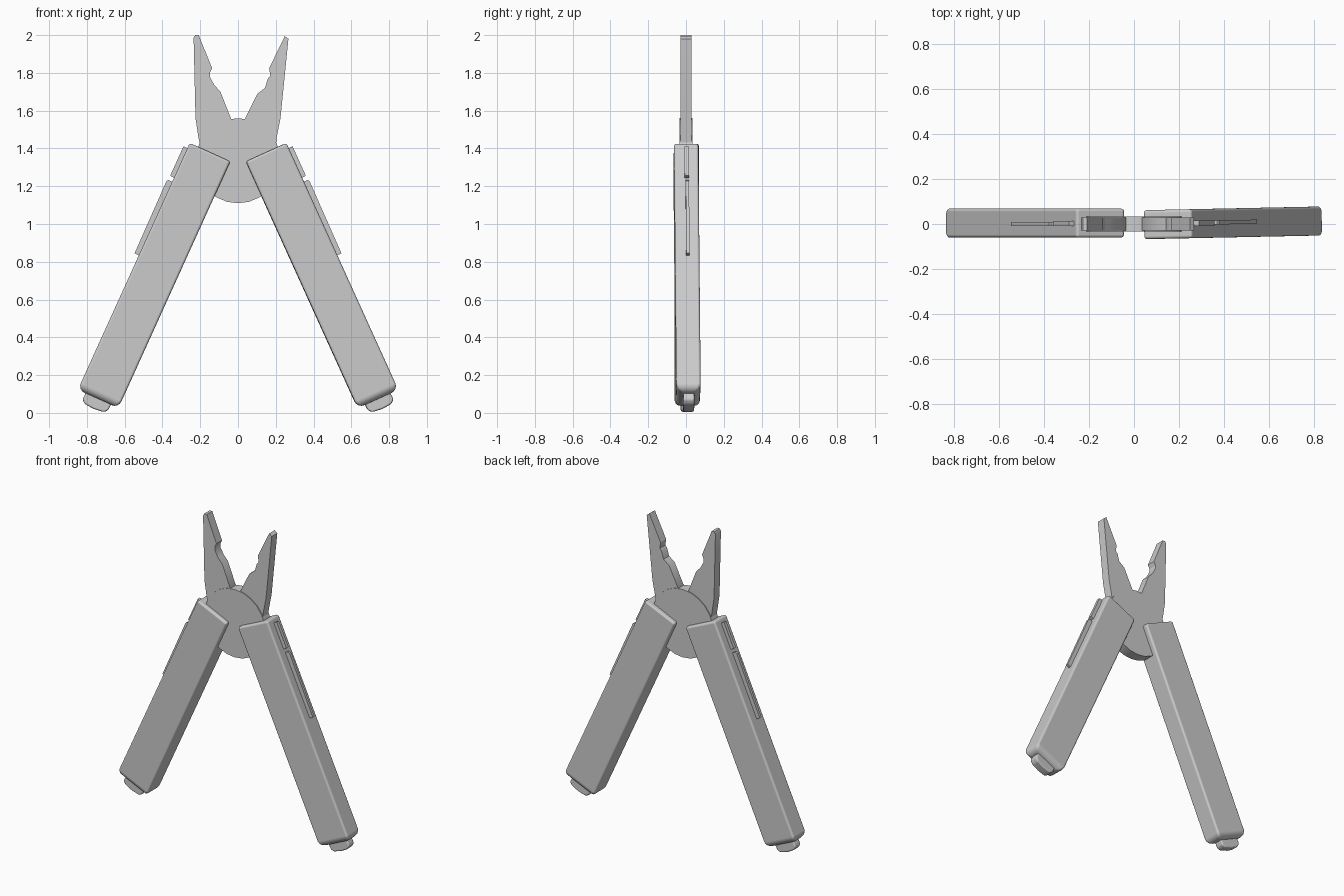
import bpy, bmesh, math
from mathutils import Matrix

if "Cube" in bpy.data.objects:
    bpy.data.objects.remove(bpy.data.objects["Cube"])

# Handles: second one is a half turn of the first, with a slight skew
LEFT = Matrix.Translation((-0.148, 0.004, 1.38)) @ Matrix.Rotation(math.radians(24.4), 4, 'Y')
RIGHT = Matrix.Rotation(math.radians(181.2), 4, 'Z') @ LEFT


def finish(name, bm, matrix=Matrix(), bevel=0, segments=2, weighted=False):
    bmesh.ops.recalc_face_normals(bm, faces=bm.faces[:])
    me = bpy.data.meshes.new(name)
    bm.to_mesh(me)
    bm.free()
    obj = bpy.data.objects.new(name, me)
    bpy.context.collection.objects.link(obj)
    obj.matrix_world = matrix
    me.shade_smooth()
    me.set_sharp_from_angle(angle=math.radians(30))
    if bevel:
        if weighted:
            for e in me.edges:
                e.use_edge_sharp = False
        mod = obj.modifiers.new("bevel", 'BEVEL')
        mod.width = bevel
        mod.segments = segments
        mod.limit_method = 'WEIGHT' if weighted else 'ANGLE'
        mod.harden_normals = True
    return obj


def plate(name, pts, y0, y1, matrix=Matrix(), bevel=0):
    """Flat outline in x/z given thickness along y."""
    bm = bmesh.new()
    face = bm.faces.new([bm.verts.new((x, y0, z)) for x, z in pts])
    ext = bmesh.ops.extrude_face_region(bm, geom=[face])
    for v in ext["geom"]:
        if isinstance(v, bmesh.types.BMVert):
            v.co.y = y1
    return finish(name, bm, matrix, bevel)


def handle_body(name, matrix):
    hw, hy, length = 0.118, 0.0645, 1.435
    bm = bmesh.new()
    bmesh.ops.create_cube(bm, size=1)
    for v in bm.verts:
        v.co = (v.co.x * 2 * hw, v.co.y * 2 * hy, (v.co.z - 0.5) * length)
    weight = bm.edges.layers.float.new("bevel_weight_edge")
    # large rounding at the foot, small on all other edges
    for e in bm.edges:
        at_foot = all(v.co.z < -1 for v in e.verts)
        e[weight] = 1.0 if at_foot else 0.33
    return finish(name, bm, matrix, 0.04, 4, True)


for side, mat in (("left", LEFT), ("right", RIGHT)):
    handle_body(side + "_handle", mat)
    # folded tools showing along the outer edge
    plate(side + "_short_blade", [(-0.10, -0.03), (-0.141, -0.03), (-0.141, -0.20), (-0.10, -0.205)],
          -0.013, 0.010, mat)
    plate(side + "_long_blade", [(-0.10, -0.225), (-0.140, -0.225), (-0.147, -0.235),
                                 (-0.143, -0.652), (-0.10, -0.655)], -0.012, 0.006, mat)
    # end knob
    plate(side + "_end_knob", [(-0.066, -1.40), (0.068, -1.40), (0.075, -1.43), (0.073, -1.468),
                               (0.055, -1.486), (0, -1.492), (-0.052, -1.488), (-0.074, -1.472),
                               (-0.074, -1.45)], -0.032, 0.027, mat, 0.01)

# Plier jaws
plate("left_jaw", [(-0.235, 1.985), (-0.227, 2.0), (-0.208, 2.0), (-0.137, 1.825), (-0.149, 1.80),
                   (-0.147, 1.775), (-0.125, 1.735), (-0.093, 1.70), (-0.035, 1.553), (-0.035, 1.40),
                   (-0.19, 1.33), (-0.20, 1.41), (-0.21, 1.46), (-0.225, 1.56)], -0.03, 0.028)
plate("right_jaw", [(0.267, 1.98), (0.248, 1.995), (0.165, 1.825), (0.171, 1.785), (0.158, 1.77),
                    (0.143, 1.72), (0.103, 1.69), (0.035, 1.553), (0.035, 1.40), (0.19, 1.33),
                    (0.20, 1.41), (0.205, 1.46), (0.225, 1.56)], -0.028, 0.03)

# Two lapped pivot discs
circle = [(0.225 * math.sin(math.tau * i / 24), 1.335 + 0.225 * math.cos(math.tau * i / 24))
          for i in range(24)]
plate("front_pivot_disc", circle, -0.034, 0)
plate("rear_pivot_disc", circle, 0, 0.034)
